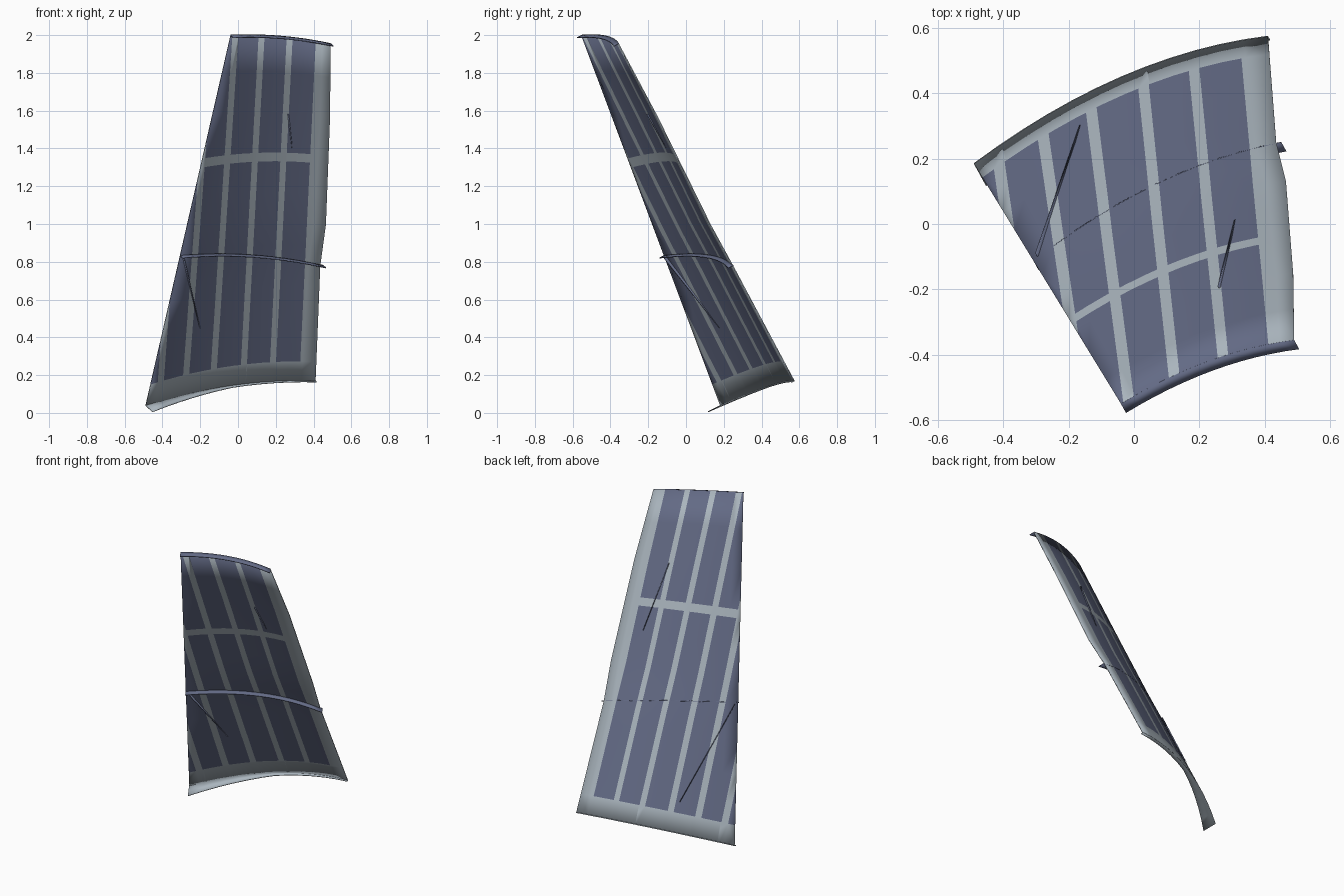
import bpy, bmesh
from mathutils import Vector

if "Cube" in bpy.data.objects:
    bpy.data.objects.remove(bpy.data.objects["Cube"])

def material(name, rgb):
    m = bpy.data.materials.new(name)
    m.diffuse_color = (*rgb, 1)
    m.use_nodes = True
    m.node_tree.nodes["Principled BSDF"].inputs["Base Color"].default_value = m.diffuse_color
    return m

GREY = material("pale_grey_frame", (0.40, 0.46, 0.51))
BLUE = material("slate_blue_cell", (0.125, 0.145, 0.235))
UNDER = Vector((0.44, -0.80, -0.40)).normalized()   # direction out of the underside

# Side edges of the curved panel
L0, L1 = Vector((-0.49, 0.185, 0.04)), Vector((-0.04, -0.55, 2.0))
RIGHT = [Vector(p) for p in ((0.41, 0.575, 0.17), (0.435, 0.25, 0.78), (0.465, 0.13, 1.0),
                             (0.487, -0.15, 1.57), (0.49, -0.355, 1.955))]

def right_edge(v):
    z = 0.17 + 1.785 * v
    for a, b in zip(RIGHT, RIGHT[1:]):
        if z <= b.z + 1e-5:
            break
    return a.lerp(b, (z - a.z) / (b.z - a.z))

def surf(u, v):
    bulge = Vector((0, 0.07, 0.04)).lerp(Vector((0, 0.032, 0.017)), v)
    return L0.lerp(L1, v).lerp(right_edge(v), u) + bulge * 4 * u * (1 - u)

def finish(bm, name, thickness, mats, offset=-1):
    me = bpy.data.meshes.new(name)
    bm.to_mesh(me)
    bm.free()
    ob = bpy.data.objects.new(name, me)
    bpy.context.collection.objects.link(ob)
    for m in mats:
        me.materials.append(m)
    s = ob.modifiers.new("thickness", 'SOLIDIFY')
    s.thickness = thickness
    s.offset = offset
    bpy.ops.object.select_all(action='DESELECT')
    ob.select_set(True)
    bpy.context.view_layer.objects.active = ob
    bpy.ops.object.shade_smooth_by_angle()
    return ob

# Curved panel: rows follow the margins and the gap between the two cell rows
NU = 12
rows = [0, 0.058, 0.12, 0.2, 0.28, 0.342, 0.4, 0.465, 0.55, 0.643, 0.668, 0.784, 0.9, 1]
bm = bmesh.new()
grid = [[bm.verts.new(surf(i / NU, v)) for i in range(NU + 1)] for v in rows]
for j in range(len(rows) - 1):
    for i in range(NU):
        f = bm.faces.new((grid[j][i], grid[j + 1][i], grid[j + 1][i + 1], grid[j][i + 1]))
        f.material_index = 0 if rows[j] in (0, 0.643) else 1

# Gaps between cell columns: x at z = 0.2 and x at z = 1.95, half width
HALF = 0.016
GAPS = [(-0.41, -0.28), (-0.278, -0.148), (-0.133, -0.02), (0.026, 0.12), (0.18, 0.27)]
MARGIN = (0.325, 0.41)

def line_x(g, z):
    return g[0] + (g[1] - g[0]) * (z - 0.2) / 1.75

cuts = [(a + s, b + s) for a, b in GAPS for s in (-HALF, HALF)] + [MARGIN]
for c in cuts:
    bmesh.ops.bisect_plane(bm, geom=bm.verts[:] + bm.edges[:] + bm.faces[:], dist=1e-5,
                           plane_co=(c[0], 0, 0.2), plane_no=(1.75, 0, c[0] - c[1]))
for f in bm.faces:
    c = f.calc_center_median()
    if c.x > line_x(MARGIN, c.z) or any(abs(c.x - line_x(g, c.z)) < HALF for g in GAPS):
        f.material_index = 0
finish(bm, "curved_panel", 0.006, (GREY, BLUE))

# Flanges and rib standing out of the underside
def strip(name, path, depths, mat):
    bm = bmesh.new()
    a = [bm.verts.new(p) for p in path]
    b = [bm.verts.new(p + UNDER * d) for p, d in zip(path, depths)]
    for i in range(len(path) - 1):
        bm.faces.new((a[i], a[i + 1], b[i + 1], b[i]))
    finish(bm, name, 0.005, (mat,), 0)

us = [i / NU for i in range(NU + 1)]
strip("top_flange", [surf(u, 1) for u in us], [0.034] * 13, BLUE)
strip("bottom_flange", [surf(u, 0) for u in us], [0.085 - 0.05 * min(1, 2 * u) - 0.02 * u for u in us], GREY)
strip("middle_rib", [surf(u * 1.02, 0.405 - 0.062 * u) for u in us], [0.034] * 13, BLUE)

# Thin splinters passing through the panel
def splinter(name, a, b, width):
    bm = bmesh.new()
    pts = [surf(*a) + UNDER * width, surf(*a) - UNDER * width * 0.6, surf(*b) - UNDER * 0.004]
    bm.faces.new([bm.verts.new(p) for p in pts])
    finish(bm, name, 0.004, (BLUE,), 0)

splinter("lower_splinter", (0.02, 0.40), (0.33, 0.09), 0.022)
splinter("upper_splinter", (0.64, 0.78), (0.77, 0.57), 0.014)
